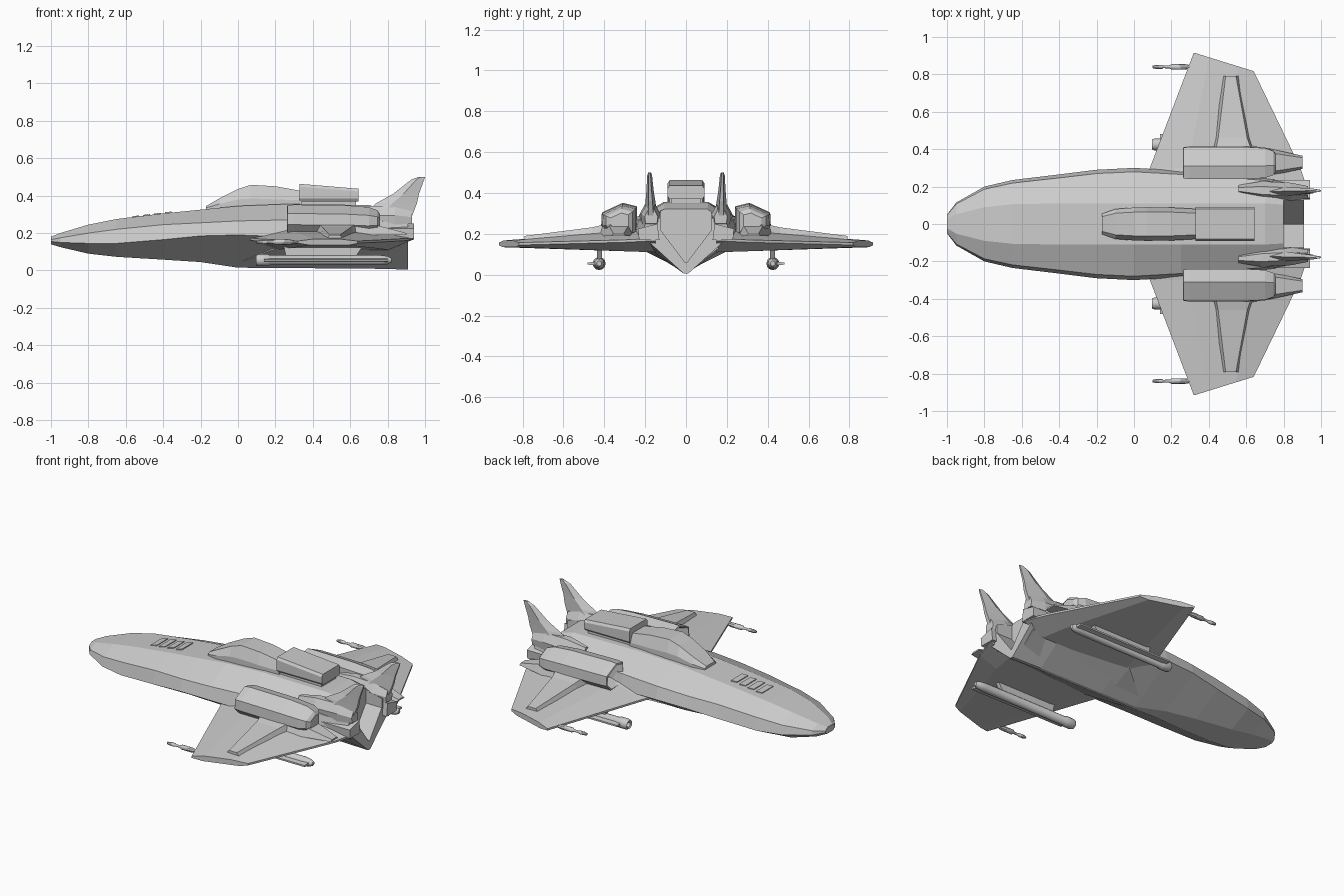
import bpy, bmesh
from math import pi, cos, sin, radians
from mathutils import Vector

cube = bpy.data.objects.get("Cube")
if cube:
    bpy.data.objects.remove(cube, do_unlink=True)

grey = bpy.data.materials.new("hull grey")
grey.use_nodes = True
grey.diffuse_color = (0.6, 0.6, 0.6, 1)
grey.node_tree.nodes["Principled BSDF"].inputs["Base Color"].default_value = (0.6, 0.6, 0.6, 1)


def loft(name, rings, smooth=0):
    """Skin a list of equal-length point rings and cap both ends."""
    bm = bmesh.new()
    rows = [[bm.verts.new(p) for p in ring] for ring in rings]
    n = len(rows[0])
    for a, b in zip(rows, rows[1:]):
        for i in range(n):
            j = (i + 1) % n
            bm.faces.new((a[i], a[j], b[j], b[i]))
    bm.faces.new(rows[0])
    bm.faces.new(rows[-1])
    bmesh.ops.recalc_face_normals(bm, faces=bm.faces)
    mesh = bpy.data.meshes.new(name)
    bm.to_mesh(mesh)
    bm.free()
    obj = bpy.data.objects.new(name, mesh)
    bpy.context.collection.objects.link(obj)
    mesh.materials.append(grey)
    if smooth:
        bpy.ops.object.select_all(action='DESELECT')
        bpy.context.view_layer.objects.active = obj
        obj.select_set(True)
        bpy.ops.object.shade_smooth_by_angle(angle=radians(smooth))
    return obj


def pair(name, rings, smooth=0):
    """Build a part on the +y side and its mirror on the -y side."""
    loft("right_" + name, rings, smooth)
    loft("left_" + name, [[(x, -y, z) for x, y, z in r] for r in rings], smooth)


def section(x, half):
    """Ring at x from a half profile of (y, z), mirrored over y = 0."""
    return [(x, y, z) for y, z in half] + [(x, -y, z) for y, z in reversed(half)]


def circle(x, y, z, r, n=12):
    return [(x, y + r * cos(2 * pi * i / n), z + r * sin(2 * pi * i / n)) for i in range(n)]


# Hull: x, half width, keel half width, keel z, chine z, shoulder z, top z
stations = [
    (-1.0, .05, .03, .14, .155, .165, .18),
    (-.95, .115, .07, .125, .15, .175, .20),
    (-.8, .20, .10, .09, .145, .20, .245),
    (-.65, .235, .09, .073, .145, .22, .275),
    (-.4, .265, .07, .058, .165, .245, .305),
    (-.2, .29, .045, .045, .185, .255, .325),
    (0, .30, .012, .015, .19, .265, .345),
    (.25, .285, .01, .013, .18, .27, .355),
    (.7, .25, .01, .01, .18, .27, .35),
    (.91, .215, .01, .005, .19, .25, .29),
]
hull = loft("hull", [section(x, [(k, zb), (w, zc), (w * .93, zs), (min(.45 * w, .11), zt)])
                     for x, w, k, zb, zc, zs, zt in stations])

# Stern recess, open at the top and back
notch = [(.004, .06), (.125, .22), (.125, .5)]
cutter = loft("stern_cutter", [section(.80, notch), section(1.0, notch)])
cutter.hide_render = True
cutter.hide_viewport = True
cut = hull.modifiers.new("stern recess", 'BOOLEAN')
cut.operation = 'DIFFERENCE'
cut.solver = 'EXACT'
cut.object = cutter
bpy.context.view_layer.objects.active = hull
bpy.ops.object.modifier_apply(modifier=cut.name)
bpy.data.objects.remove(cutter, do_unlink=True)

# Dorsal canopy fairing
loft("canopy", [section(x, [(w, .30), (w, zs), (w * .72, zt)]) for x, w, zs, zt in [
    (-.17, .055, .335, .345), (-.10, .08, .355, .385), (.0, .088, .38, .435),
    (.07, .09, .385, .458), (.2, .088, .38, .45), (.34, .08, .375, .425)]])

# Dorsal equipment box on a narrower foot
loft("dorsal_box_foot", [section(x, [(.07, .32), (.07, .40)]) for x in (.33, .63)])
loft("dorsal_box", [section(x, [(.08, .37), (.09, .385), (.09, zt - .015), (.08, zt)])
                    for x, zt in ((.33, .463), (.645, .437))])

# Wings: y, leading x, trailing x, bottom z, top z
def wing_ring(y, lead, trail, zb, zt):
    c = trail - lead
    m = (zb + zt) / 2
    return [(lead, y, m - .006), (lead + .2 * c, y, zb), (trail - .15 * c, y, zb),
            (trail, y, m - .006), (trail, y, m + .006), (trail - .3 * c, y, zt),
            (lead + .25 * c, y, zt), (lead, y, m + .006)]


tip = wing_ring(.86, .32, .64, .135, .168)
for i, p in enumerate(tip):
    tip[i] = (p[0], .91 - (p[0] - .34) * .31, p[2])
pair("wing", [wing_ring(.15, .02, .94, .11, .235), wing_ring(.3, .085, .89, .115, .215), tip])

# Raised spar fairing on top of each wing
pair("wing_spar", [[(a, y, .15), (b, y, .15), (b - .03, y, z), (a + .03, y, z)]
                   for y, a, b, z in ((.36, .40, .67, .255), (.46, .42, .635, .232),
                                      (.79, .46, .575, .19))])

# Engine nacelles with a recessed intake
def nacelle_ring(x, grow, rear):
    prof = [(.24, .20), (.37, .20), (.415, .245), (.412, .305), (.31, .352), (.24, .335)]
    return [(x, .325 + (y - .325) * grow, .272 + rear + (z - .272) * grow) for y, z in prof]


pair("engine", [nacelle_ring(*a) for a in (
    (.34, .55, 0), (.29, .78, 0), (.262, .86, 0), (.265, .96, 0), (.30, 1, 0),
    (.58, 1, -.004), (.70, .93, -.008), (.745, .75, -.01), (.76, .5, -.01))])
pair("engine_tail", [[(x, .33 - w, .19), (x, .33 + w, .19), (x, .33 + w * .7, z),
                      (x, .33 - w * .7, z)] for x, w, z in ((.6, .10, .28), (.9, .035, .20))])

# Shoulder fairings that carry the tail fins
pair("fin_fairing", [[(x, y - w, z - h), (x, y + w, z - h), (x, y + w * 1.15, z),
                      (x, y + w * .5, z + h), (x, y - w * .5, z + h), (x, y - w * 1.15, z)]
                     for x, y, w, z, h in ((.56, .185, .02, .29, .035), (.68, .18, .042, .295, .05),
                                           (.84, .172, .042, .295, .05),
                                           (.93, .17, .028, .285, .035))])
pair("stern_corner", [[(x, .13, .17), (x, .23, .17), (x, .235, .225), (x, .14, .25)]
                      for x in (.72, .94)])

# Swept tail fins, tapering towards the tip
def fin_ring(z, a, b, y, t):
    return [(a, y, z), (a + (b - a) * .4, y - t, z), (b, y - t * .4, z),
            (b, y + t * .4, z), (a + (b - a) * .4, y + t, z)]


pair("tail_fin", [fin_ring(*a) for a in (
    (.29, .66, .93, .172, .032), (.36, .74, .957, .174, .024),
    (.41, .83, .968, .176, .018), (.485, .925, .995, .178, .012), (.50, .965, 1.0, .178, .007))])

# Wingtip guns with stepped barrels
pair("wingtip_gun", [circle(x, .84, .152, r, 8) for x, r in (
    (.10, .007), (.12, .011), (.15, .011), (.155, .007), (.19, .008), (.20, .015),
    (.27, .015), (.30, .01), (.36, .008))], 40)

# Underwing pods with hollow muzzles, pylons and side rails
pair("underwing_pod", [circle(x, .425, .055, r) for x, r in (
    (.15, .014), (.10, .016), (.095, .027), (.11, .032), (.16, .032), (.17, .027),
    (.76, .027), (.80, .022), (.82, .012))], 40)
pair("pod_rail", [[(x, .44, .046), (x, .482, .05), (x, .482, .06), (x, .44, .064)]
                  for x in (.14, .80)])
pair("pod_pylon", [[(a, .41, z), (b, .41, z), (b, .435, z), (a, .435, z)]
                   for a, b, z in ((.26, .62, .06), (.24, .68, .15))])

# Cockpit windows as thin raised plates following the top slope
for i in range(4):
    x = -.565 + i * .058
    z = .283 + i * .0071
    s = .0069
    loft("cockpit_window_%d" % (i + 1),
         [[(x, -.058, z + h), (x + .036, -.048, z + s * .6 + h),
           (x + .036, .062, z + s * .6 + h), (x, .052, z + h)] for h in (-.002, .007)])

# Raised keel strip along the flank of the belly
pair("belly_step", [[(x, .03, .03), (x, y, z), (x, y - .02, z + .015), (x, .02, .06)]
                    for x, y, z in ((-.02, .04, .034), (.2, .20, .115), (.88, .16, .13))])
